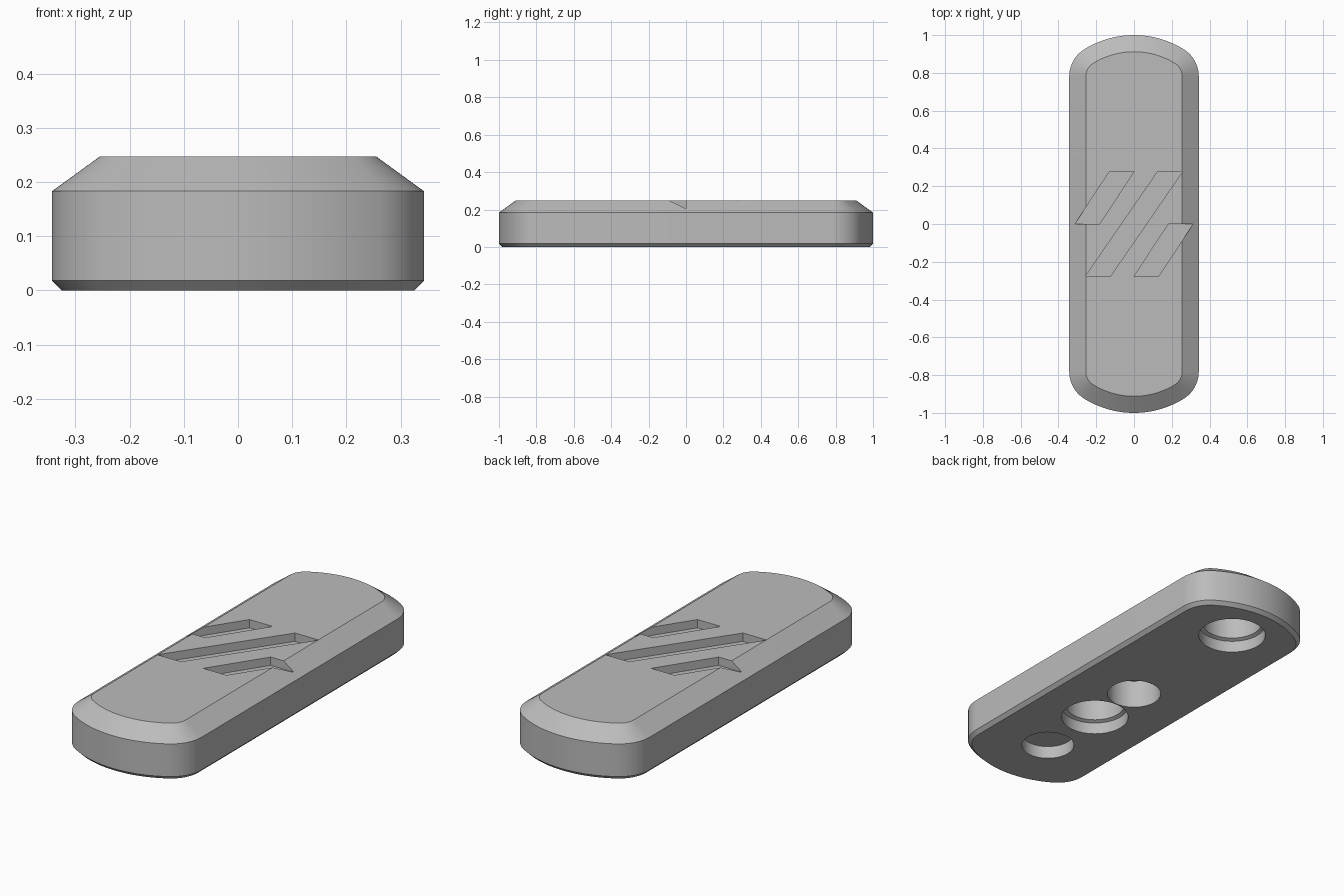
import bpy, bmesh, math

cube = bpy.data.objects.get("Cube")
if cube:
    bpy.data.objects.remove(cube, do_unlink=True)

grey = bpy.data.materials.new("plain_grey")
grey.use_nodes = True
colour = (0.5, 0.5, 0.5, 1)
grey.diffuse_color = colour
grey.node_tree.nodes["Principled BSDF"].inputs["Base Color"].default_value = colour


def loft(name, rings):
    """Closed solid through stacked rings of equal point count."""
    bm = bmesh.new()
    loops = [[bm.verts.new(p) for p in ring] for ring in rings]
    n = len(loops[0])
    for low, high in zip(loops, loops[1:]):
        for i in range(n):
            j = (i + 1) % n
            bm.faces.new((low[i], low[j], high[j], high[i]))
    bm.faces.new(loops[0][::-1])
    bm.faces.new(loops[-1])
    bmesh.ops.recalc_face_normals(bm, faces=bm.faces)
    mesh = bpy.data.meshes.new(name)
    bm.to_mesh(mesh)
    bm.free()
    mesh.materials.append(grey)
    obj = bpy.data.objects.new(name, mesh)
    bpy.context.collection.objects.link(obj)
    return obj


def outline(inset, z):
    """Long plate outline: bowed ends blended into straight sides."""
    half_width, end_r, corner_r = 0.343, 0.5, 0.17
    cx = half_width - corner_r
    cy = 0.5 + math.sqrt((end_r - corner_r) ** 2 - cx ** 2)
    blend = math.atan2(cy - 0.5, cx)
    r, big = corner_r - inset, end_r - inset
    quarter = []
    for i in range(16):
        a = blend * i / 16
        quarter.append((cx + r * math.cos(a), cy + r * math.sin(a)))
    for i in range(13):
        a = blend + (math.pi / 2 - blend) * i / 12
        quarter.append((big * math.cos(a), 0.5 + big * math.sin(a)))
    half = quarter + [(-x, y) for x, y in quarter[-2::-1]]
    return [(x, y, z) for x, y in half + [(-x, -y) for x, y in half]]


def circle(y, r, z, n=64):
    return [(r * math.cos(math.tau * i / n), y + r * math.sin(math.tau * i / n), z)
            for i in range(n)]


# Plate body with a small lower chamfer and a wide upper one
body = loft("plate_body", [outline(0.018, 0), outline(0, 0.018),
                           outline(0, 0.183), outline(0.088, 0.247)])

cutters = []

# Three slanted grooves on the top
side_bar = [(0, -0.277), (0.13, -0.277), (0.313, 0), (0.183, 0)]
long_bar = [(-0.257, -0.277), (-0.125, -0.277), (0.257, 0.277), (0.125, 0.277)]
for bar in (side_bar, long_bar, [(-x, -y) for x, y in side_bar]):
    cutters.append(loft("groove_cutter", [[(x, y, z) for x, y in bar] for z in (0.205, 0.3)]))

# Plain blind holes in the underside
for y, r, depth in ((0, 0.129, 0.145), (-0.65, 0.126, 0.065)):
    cutters.append(loft("hole_cutter", [circle(y, r, z) for z in (-0.05, depth)]))

# Stepped holes in the underside
for y in (0.74, -0.295):
    cutters.append(loft("stepped_hole_cutter", [
        circle(y, 0.161, -0.05), circle(y, 0.161, 0.06),
        circle(y, 0.143, 0.068), circle(y, 0.143, 0.185)]))

bpy.context.view_layer.objects.active = body
for cutter in cutters:
    mod = body.modifiers.new("cut", 'BOOLEAN')
    mod.operation = 'DIFFERENCE'
    mod.solver = 'EXACT'
    mod.object = cutter
    bpy.ops.object.modifier_apply(modifier=mod.name)
    bpy.data.objects.remove(cutter, do_unlink=True)

bpy.ops.object.select_all(action='DESELECT')
body.select_set(True)
bpy.ops.object.shade_smooth_by_angle(angle=math.radians(25))
